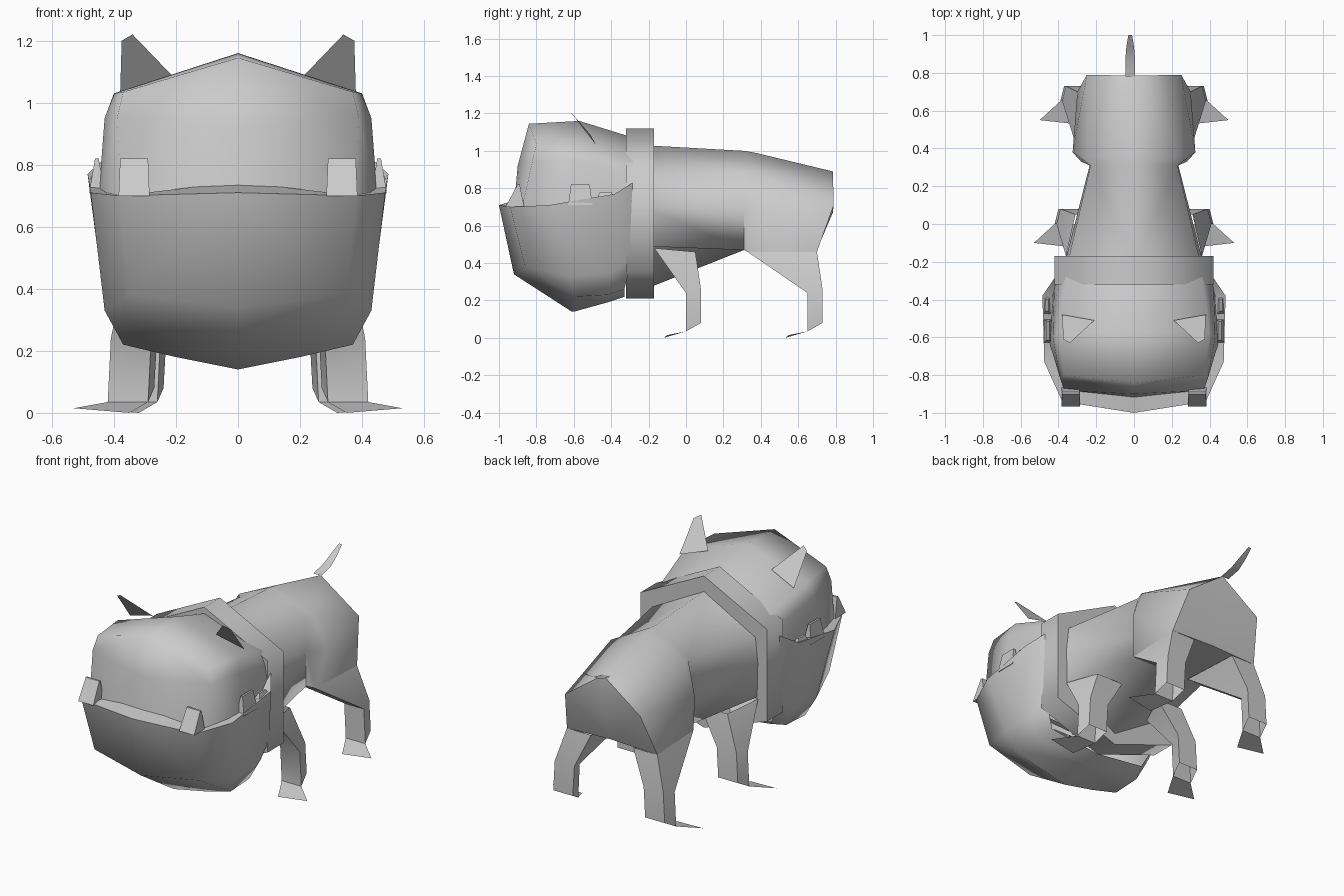
import bpy, bmesh
from math import radians

default_cube = bpy.data.objects.get("Cube")
if default_cube:
    bpy.data.objects.remove(default_cube, do_unlink=True)

# One plain grey for the whole animal
grey = bpy.data.materials.new("plain grey")
grey.use_nodes = True
shade = (0.6, 0.6, 0.6, 1)
grey.diffuse_color = shade
grey.node_tree.nodes["Principled BSDF"].inputs["Base Color"].default_value = shade


def finish(name, bm, mirrored, angle):
    """Clean the mesh, turn it into an object, shade it and mirror it over x."""
    bmesh.ops.remove_doubles(bm, verts=bm.verts, dist=0.0005)
    bmesh.ops.recalc_face_normals(bm, faces=bm.faces)
    mesh = bpy.data.meshes.new(name)
    bm.to_mesh(mesh)
    bm.free()
    mesh.materials.append(grey)
    obj = bpy.data.objects.new(name, mesh)
    bpy.context.collection.objects.link(obj)
    bpy.ops.object.select_all(action="DESELECT")
    obj.select_set(True)
    bpy.context.view_layer.objects.active = obj
    bpy.ops.object.shade_smooth_by_angle(angle=radians(angle))
    if mirrored:
        modifier = obj.modifiers.new("Mirror", "MIRROR")
        modifier.use_axis[0] = True
        modifier.merge_threshold = 0.001


def loft(name, rows, closed=False, caps=False, mirrored=True, angle=50):
    """Skin a surface over rows of points; closed rows form a tube."""
    bm = bmesh.new()
    grid = [[bm.verts.new(point) for point in row] for row in rows]
    count = len(grid[0])
    for upper, lower in zip(grid, grid[1:]):
        for i in range(count if closed else count - 1):
            j = (i + 1) % count
            bm.faces.new((upper[i], upper[j], lower[j], lower[i]))
    if caps:
        bm.faces.new(grid[0])
        bm.faces.new(reversed(grid[-1]))
    finish(name, bm, mirrored, angle)


def plate(name, points):
    """A pair of thin flat faces."""
    bm = bmesh.new()
    bm.faces.new([bm.verts.new(point) for point in points])
    finish(name, bm, True, 30)


def ring(x0, x1, y0, y1, front_z, back_z, splay=0):
    """Four corners of a section, tilted front to back and splayed outwards."""
    return [(x0, y0, front_z), (x1, y0, front_z),
            (x1 - splay, y1, back_z), (x0 - splay, y1, back_z)]


# Body: ridge, shoulder, flank, lower flank and belly at each section
loft("body", [
    [(0, -.22, 1.03), (.355, -.22, .84), (.37, -.22, .70), (.365, -.22, .49), (0, -.22, .26)],
    [(0, .31, 1.0), (.23, .31, .87), (.235, .31, .68), (.235, .31, .47), (0, .31, .47)],
    [(0, .37, .99), (.245, .36, .875), (.325, .38, .69), (.28, .33, .46), (0, .36, .47)],
    [(0, .785, .89), (0, .785, .89), (.25, .79, .71), (.30, .70, .46), (0, .70, .47)],
    [(0, .785, .89), (0, .785, .89), (0, .785, .67), (0, .70, .47), (0, .70, .47)],
], angle=68)

# Lower jaw: mouth floor, lip, middle, chin edge and keel, from front to back
loft("lower_jaw", [
    [(0, -.88, .745), (.35, -.85, .70), (.42, -.70, .71), (.43, -.38, .76), (.40, -.285, .81)],
    [(0, -1, .71), (.38, -.94, .70), (.475, -.73, .71), (.485, -.38, .77), (.42, -.285, .83)],
    [(0, -.92, .34), (.35, -.86, .38), (.43, -.62, .33), (.43, -.40, .35), (.41, -.29, .42)],
    [(0, -.61, .14), (.20, -.61, .18), (.37, -.60, .22), (.37, -.42, .23), (.33, -.33, .26)],
    [(0, -.61, .14), (0, -.61, .14), (0, -.60, .14), (0, -.42, .19), (0, -.33, .22)],
], angle=70)

# Skull: crown, brow, cheek and base, from front to back
loft("skull", [
    [(0, -.84, 1.145), (0, -.84, 1.145), (0, -.57, 1.16), (0, -.28, 1.07)],
    [(0, -.84, 1.145), (.37, -.80, 1.035), (.40, -.57, 1.03), (.36, -.28, .94)],
    [(0, -.90, .92), (.39, -.82, .95), (.43, -.60, .95), (.40, -.28, .87)],
    [(0, -.92, .70), (.37, -.88, .68), (.45, -.62, .69), (.42, -.28, .74)],
], angle=95)

# Collar: a six-sided band
outline = [(0, 1.12), (.42, .91), (.42, .36), (0, .21), (-.42, .36), (-.42, .91)]
loft("collar", [[(x, y, z) for x, z in outline] for y in (-.32, -.17)],
     closed=True, caps=True, mirrored=False, angle=75)

# Ears
plate("ears", [(.21, -.51, 1.085), (.38, -.48, 1.03), (.375, -.61, 1.20), (.34, -.63, 1.22)])


# Open legs with flat feet splayed outwards
def legs(name, thigh, x, y):
    knee = ring(x, x + .13, y, y + .08, .24, .26, .02)
    ankle = ring(x + .01, x + .14, y, y + .08, .035, .08, .02)
    loft(name, [thigh, knee, ankle], closed=True, angle=50)
    plate(name.replace("legs", "feet"), [
        (x + .01, y, .035), (x + .14, y, .035),
        (x + .25, y - .10, .015), (x + .07, y - .12, .0)])


legs("front_legs", ring(.18, .36, -.17, .05, .48, .46, .05), .28, 0)
legs("rear_legs", ring(.12, .28, .33, .70, .46, .46, -.02), .25, .65)


# Teeth: small tapered tents standing on the lip
def teeth(name, x, y, z, half_x, half_y, height, top_x, top_y, lean=0):
    base = ring(x - half_x, x + half_x, y - half_y, y + half_y, z, z)
    tip_z = z + height
    tip = ring(x - top_x, x + top_x, y - top_y + lean, y + top_y + lean, tip_z, tip_z)
    loft(name, [base, tip], closed=True, caps=True, angle=30)


teeth("front_teeth", .335, -.915, .70, .05, .05, .12, .045, .006, .02)
teeth("side_teeth", .455, -.565, .71, .025, .065, .11, .006, .05)
teeth("back_teeth", .46, -.43, .74, .02, .05, .04, .006, .03)

# Tail: a thin tapering ribbon
tail_path = [(.78, .89, .026), (.87, .91, .026), (.94, .95, .02), (1, .99, .01)]
loft("tail", [[(-.02 - half, y, z), (-.02 + half, y, z)] for y, z, half in tail_path],
     mirrored=False)
